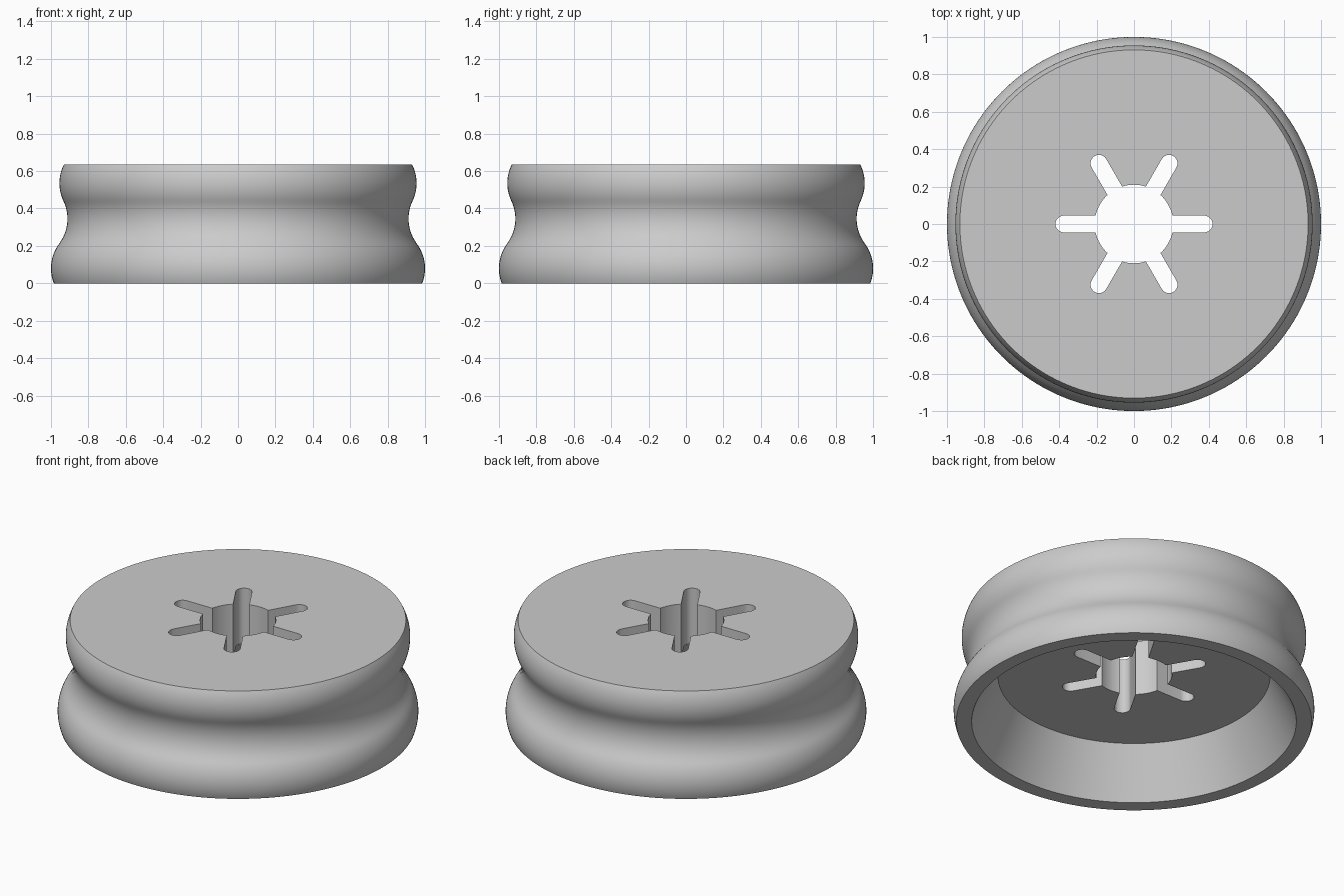
import bpy, bmesh
from math import sin, cos, asin, pi, sqrt, hypot, radians
from mathutils import Matrix, Vector

if "Cube" in bpy.data.objects:
    bpy.data.objects.remove(bpy.data.objects["Cube"])

HEIGHT, ARC = 0.635, 0.22
SEGMENTS = 160

grey = bpy.data.materials.new("plain_grey")
grey.use_nodes = True
colour = (0.6, 0.6, 0.6, 1)
grey.diffuse_color = colour
grey.node_tree.nodes["Principled BSDF"].inputs["Base Color"].default_value = colour


def add_object(name, bm):
    bmesh.ops.recalc_face_normals(bm, faces=bm.faces)
    mesh = bpy.data.meshes.new(name)
    bm.to_mesh(mesh)
    bm.free()
    obj = bpy.data.objects.new(name, mesh)
    bpy.context.collection.objects.link(obj)
    mesh.materials.append(grey)
    return obj


# Outer rim: two bulges and a neck, all tangent arcs
LOW_Z, NECK_Z, TOP_Z = 0.08, 0.345, 0.535
LOW_R, NECK_R, TOP_R = 1.0, 0.912, 0.955


def rim_radius(z):
    if z < (LOW_Z + NECK_Z) / 2:
        return LOW_R - ARC + sqrt(ARC**2 - (z - LOW_Z)**2)
    if z < (NECK_Z + TOP_Z) / 2:
        return NECK_R + ARC - sqrt(ARC**2 - (z - NECK_Z)**2)
    return TOP_R - ARC + sqrt(ARC**2 - (z - TOP_Z)**2)


# Wheel body: closed profile with a tapered recess underneath
steps = 48
profile = [(0, 0.295), (0.755, 0.295), (0.9, 0)]
profile += [(rim_radius(HEIGHT * i / steps), HEIGHT * i / steps) for i in range(steps + 1)]
profile += [(0, HEIGHT)]
bm = bmesh.new()
verts = [bm.verts.new((r, 0, z)) for r, z in profile]
edges = [bm.edges.new(pair) for pair in zip(verts, verts[1:])]
bmesh.ops.spin(bm, geom=verts + edges, cent=(0, 0, 0), axis=(0, 0, 1),
               angle=2 * pi, steps=SEGMENTS, use_duplicate=False)
bmesh.ops.remove_doubles(bm, verts=bm.verts, dist=1e-5)
wheel = add_object("wheel_body", bm)

# Hub cutter: round bore with six round-ended slots
BORE, HALF, TIP = 0.21, 0.045, 0.375
mouth = asin(HALF / BORE)
outline = []
for k in range(6):
    turn = Matrix.Rotation(k * pi / 3, 3, 'Z')
    for i in range(13):
        a = -pi / 2 + pi * i / 12
        outline.append(turn @ Vector((TIP + HALF * cos(a), HALF * sin(a), 0)))
    for i in range(9):
        a = mouth + (pi / 3 - 2 * mouth) * i / 8
        outline.append(turn @ Vector((BORE * cos(a), BORE * sin(a), 0)))
bm = bmesh.new()
face = bm.faces.new([bm.verts.new(p) for p in outline])
result = bmesh.ops.extrude_face_region(bm, geom=[face])
bmesh.ops.translate(bm, vec=(0, 0, 1),
                    verts=[g for g in result["geom"] if isinstance(g, bmesh.types.BMVert)])
cutter = add_object("hub_cutter", bm)

# Cut the hub opening, then drop the cutter
cut = wheel.modifiers.new("hub_opening", 'BOOLEAN')
cut.operation = 'DIFFERENCE'
cut.solver = 'EXACT'
cut.object = cutter
bpy.ops.object.select_all(action='DESELECT')
wheel.select_set(True)
bpy.context.view_layer.objects.active = wheel
bpy.ops.object.modifier_apply(modifier=cut.name)
bpy.data.objects.remove(cutter)
bpy.ops.object.shade_smooth_by_angle(angle=radians(25))
